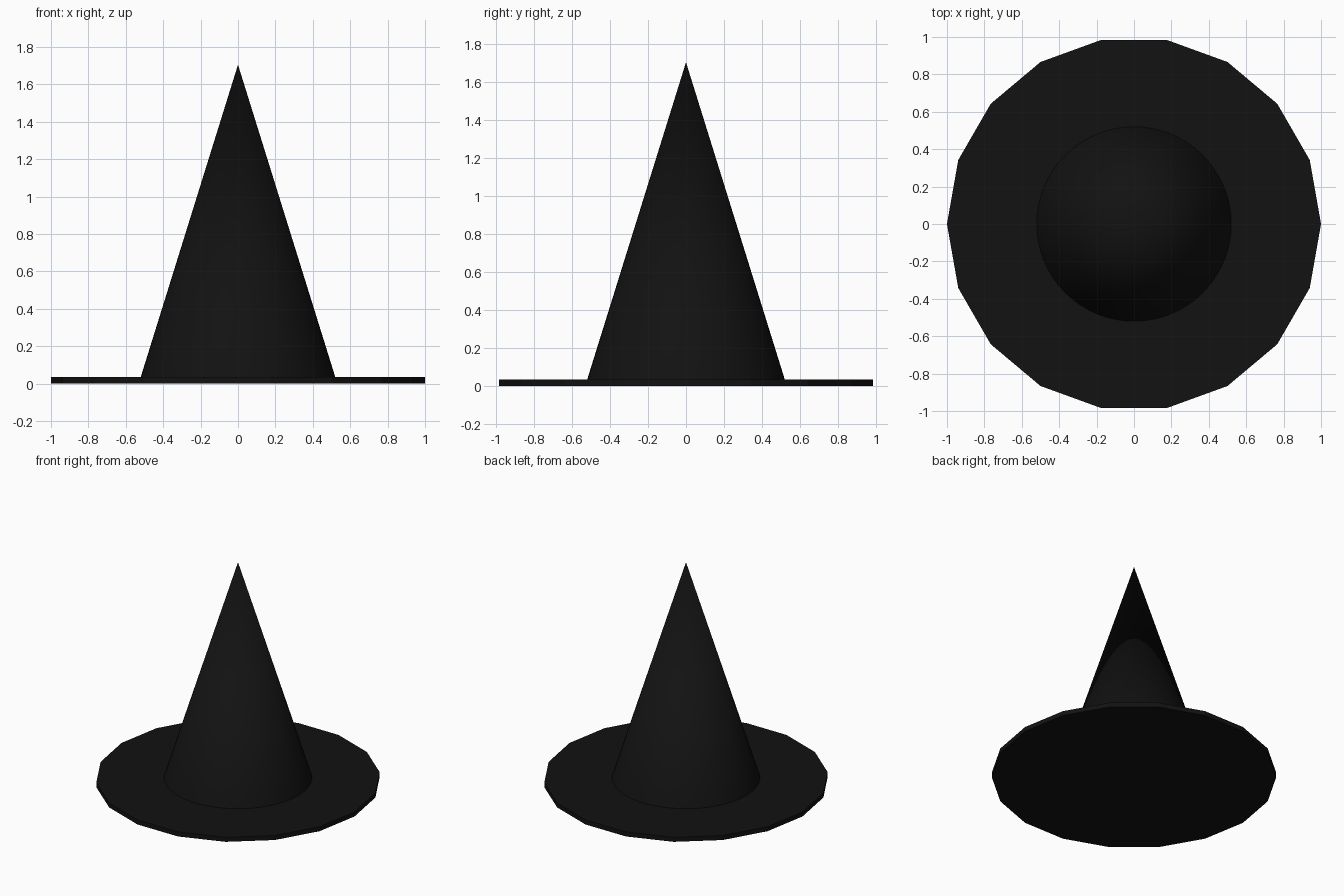
import bpy, bmesh
from math import cos, sin, tau, radians

if "Cube" in bpy.data.objects:
    bpy.data.objects.remove(bpy.data.objects["Cube"])

black = bpy.data.materials.new("black_felt")
black.diffuse_color = (0.006, 0.006, 0.006, 1)
black.use_nodes = True
black.node_tree.nodes["Principled BSDF"].inputs["Base Color"].default_value = black.diffuse_color


def add_part(name, bm):
    bmesh.ops.recalc_face_normals(bm, faces=bm.faces)
    mesh = bpy.data.meshes.new(name)
    bm.to_mesh(mesh)
    bm.free()
    mesh.materials.append(black)
    obj = bpy.data.objects.new(name, mesh)
    bpy.context.collection.objects.link(obj)
    return obj


def ring(bm, sides, radius, z):
    return [bm.verts.new((radius * cos(tau * i / sides), radius * sin(tau * i / sides), z))
            for i in range(sides)]


BRIM_TOP = 0.035

# Brim: thin 18-sided disc
bm = bmesh.new()
face = bm.faces.new(ring(bm, 18, 1.0, 0))
side = bmesh.ops.extrude_face_region(bm, geom=[face], use_keep_orig=True)
bmesh.ops.translate(bm, vec=(0, 0, BRIM_TOP),
                    verts=[g for g in side["geom"] if isinstance(g, bmesh.types.BMVert)])
add_part("brim", bm)

# Crown: smooth pointed cone resting on the brim
bm = bmesh.new()
base = ring(bm, 64, 0.52, BRIM_TOP)
tip = bm.verts.new((0, 0, 1.705))
bm.faces.new(base[::-1])
for a, b in zip(base, base[1:] + base[:1]):
    bm.faces.new((a, b, tip))
crown = add_part("crown", bm)
bpy.context.view_layer.objects.active = crown
crown.select_set(True)
bpy.ops.object.shade_smooth_by_angle(angle=radians(30))
